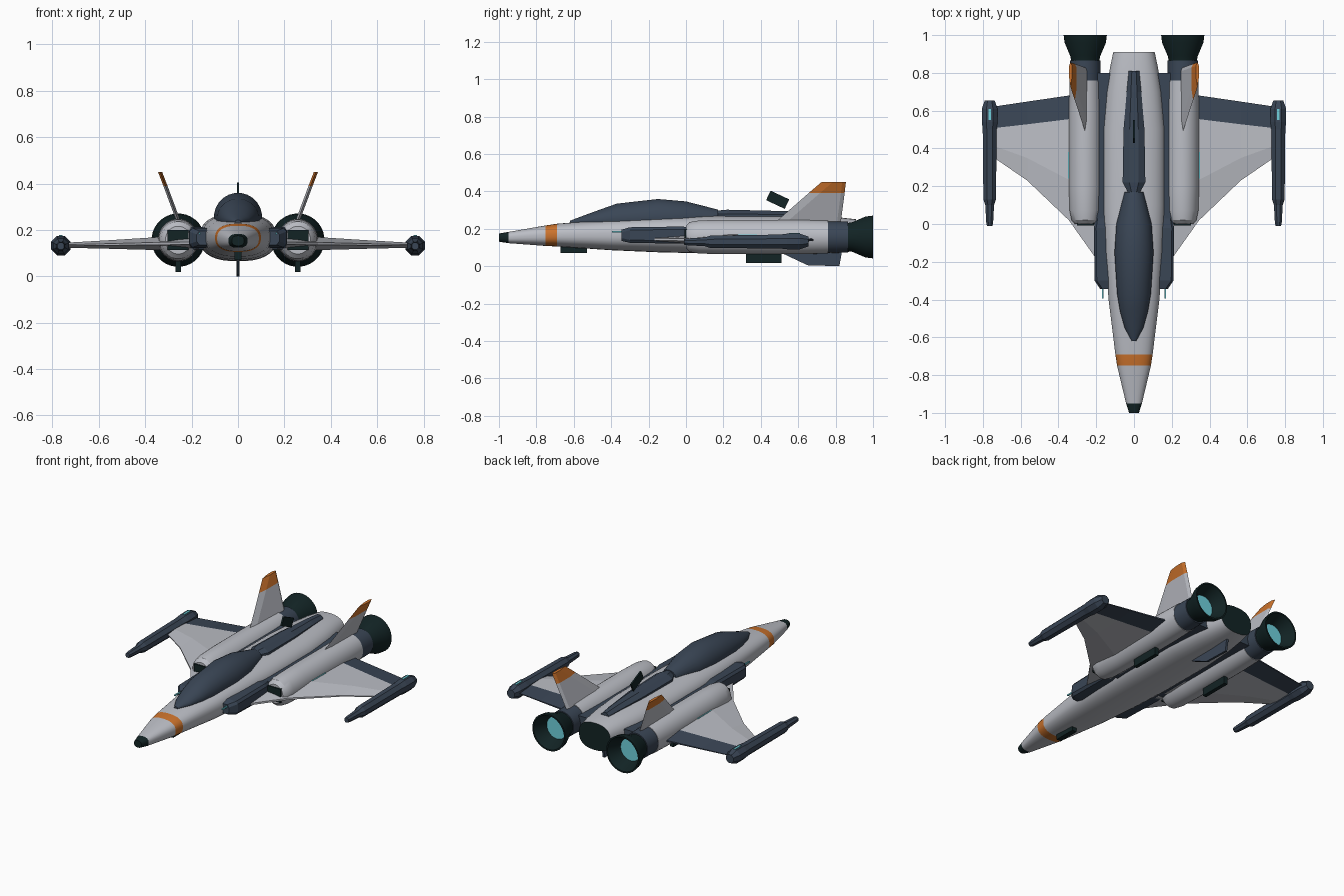
import bpy, bmesh, math
from mathutils import Matrix

if "Cube" in bpy.data.objects:
    bpy.data.objects.remove(bpy.data.objects["Cube"])


def material(name, rgb):
    m = bpy.data.materials.new(name)
    m.diffuse_color = (*rgb, 1)
    m.use_nodes = True
    m.node_tree.nodes["Principled BSDF"].inputs["Base Color"].default_value = m.diffuse_color
    return m


GREY, BLUE, DARK, ORANGE, CYAN = range(5)
MATS = [material("light_grey", (0.50, 0.515, 0.56)),
        material("slate_blue", (0.042, 0.061, 0.092)),
        material("dark_green", (0.006, 0.017, 0.018)),
        material("orange", (0.60, 0.17, 0.025)),
        material("cyan_glow", (0.16, 0.64, 0.72))]


def finish(name, bm, smooth):
    bmesh.ops.recalc_face_normals(bm, faces=bm.faces)
    me = bpy.data.meshes.new(name)
    bm.to_mesh(me)
    bm.free()
    for m in MATS:
        me.materials.append(m)
    ob = bpy.data.objects.new(name, me)
    bpy.context.collection.objects.link(ob)
    if smooth:
        bpy.ops.object.select_all(action='DESELECT')
        ob.select_set(True)
        bpy.context.view_layer.objects.active = ob
        bpy.ops.object.shade_smooth_by_angle(angle=math.radians(32))
    return ob


def skin(name, rings, colour, smooth=False, caps=(None, None)):
    """Join closed rings of points; colour(i, j) picks the material of each face."""
    bm = bmesh.new()
    vs = [[bm.verts.new(p) for p in r] for r in rings]
    n = len(rings[0])
    for i in range(len(vs) - 1):
        for j in range(n):
            k = (j + 1) % n
            f = bm.faces.new((vs[i][j], vs[i][k], vs[i + 1][k], vs[i + 1][j]))
            f.material_index = colour(i, j)
    for end, mat in ((0, caps[0]), (-1, caps[1])):
        if mat is not None:
            bm.faces.new(vs[end]).material_index = mat
    return finish(name, bm, smooth)


def loft(name, sections, colour, n=32, x=0, power=2.0, smooth=True, caps=(0, 0)):
    """Sections along y: (y, centre z, half width, half height), superellipse shape."""
    def oval(y, cz, hw, hh):
        pts = []
        for k in range(n):
            a = 2 * math.pi * (k + 0.5) / n
            c, s = math.cos(a), math.sin(a)
            pts.append((x + hw * math.copysign(abs(c) ** (2 / power), c), y,
                        cz + hh * math.copysign(abs(s) ** (2 / power), s)))
        return pts
    return skin(name, [oval(*s) for s in sections], colour, smooth, caps)


def box(name, lo, hi, mat, tilt=0):
    bm = bmesh.new()
    bmesh.ops.create_cube(bm, size=1)
    size = [b - a for a, b in zip(lo, hi)]
    mid = [(a + b) / 2 for a, b in zip(lo, hi)]
    bm.transform(Matrix.Translation(mid) @ Matrix.Rotation(tilt, 4, 'X') @ Matrix.Diagonal((*size, 1)))
    for f in bm.faces:
        f.material_index = mat
    return finish(name, bm, False)


def side_box(name, s, x0, x1, y0, y1, z0, z1, mat):
    a, b = sorted((s * x0, s * x1))
    return box(name, (a, y0, z0), (b, y1, z1), mat)


# Fuselage with dark nose tip and orange band
body = [(-1.0, .153, .026, .022), (-.95, .153, .042, .03), (-.75, .163, .09, .055),
        (-.69, .166, .099, .061), (-.4, .168, .135, .083), (-.15, .17, .155, .096),
        (.1, .169, .165, .101), (.5, .167, .165, .102), (.7, .166, .148, .1),
        (.83, .166, .127, .094), (.91, .166, .11, .085)]
loft("fuselage", body, lambda i, j: {0: DARK, 2: ORANGE}.get(i, GREY), power=2.5, caps=(DARK, DARK))

# Canopy
loft("canopy", [(-.62, .235, .012, .008), (-.55, .24, .05, .03), (-.46, .245, .075, .058),
                (-.37, .25, .09, .085), (-.15, .255, .104, .105), (0, .255, .094, .092),
                (.17, .26, .05, .043)], lambda i, j: BLUE, n=24, caps=(BLUE, BLUE))

# Spine fairing behind the canopy
loft("spine", [(.17, .265, .036, .035), (.22, .265, .065, .04), (.5, .262, .06, .036),
               (.7, .255, .042, .036), (.81, .25, .03, .032)],
     lambda i, j: BLUE, n=8, smooth=False, caps=(BLUE, BLUE))

# Tilted dorsal blade, chin sensor
box("dorsal_blade", (-.005, .435, .327), (.005, .545, .383), DARK, math.radians(-25))
box("chin_sensor", (-.016, -.67, .07), (.016, -.53, .115), DARK)

# Ventral fin
skin("ventral_fin", [[(sx, y, z) for y, z in ((.48, .085), (.65, .005), (.82, 0), (.835, .085))]
                     for sx in (-.007, .007)], lambda i, j: BLUE, caps=(BLUE, BLUE))

for s, side in ((1, "right"), (-1, "left")):
    ex, ez = s * .258, .156

    # Engine nacelle with slate rear collar
    loft("nacelle_" + side, [(0, ez, .055, .06), (.02, ez, .073, .08), (.07, ez, .083, .089),
                             (.2, ez, .087, .092), (.6, ez, .087, .092), (.76, ez, .083, .088),
                             (.76, ez, .081, .084), (.865, ez, .08, .082)],
         lambda i, j: BLUE if i > 5 else GREY, x=ex, caps=(GREY, BLUE))

    # Flared nozzle with glowing core
    loft("nozzle_" + side, [(.86, ez, .074, .074), (.89, ez, .08, .08), (.96, ez, .11, .11),
                            (1.0, ez, .115, .115), (1.0, ez, .106, .106), (.92, ez, .07, .07)],
         lambda i, j: DARK, x=ex, caps=(DARK, CYAN))

    # Intake, belly rail and glow strip on the nacelle
    side_box("intake_" + side, s, .213, .303, -.008, .04, .113, .2, DARK)
    side_box("belly_rail_" + side, s, .246, .27, .32, .51, .018, .075, DARK)
    side_box("nacelle_strip_" + side, s, .335, .349, .24, .38, .16, .17, CYAN)

    # Shoulder pod beside the cockpit, with a cannon, and link to the nacelle
    skin("shoulder_pod_" + side,
         [[(s * x, y, z) for x, z in ((.12, z0), (x1 - .012, z0), (x1, z0 + .015),
                                      (x1, z1 - .015), (x1 - .012, z1), (.12, z1))]
          for y, x1, z0, z1 in ((-.345, .178, .135, .195), (-.3, .209, .125, .208),
                                (-.02, .212, .12, .212), (.06, .2, .13, .2))],
         lambda i, j: BLUE, caps=(BLUE, BLUE))
    side_box("cannon_" + side, s, .161, .169, -.395, -.33, .18, .188, CYAN)
    side_box("engine_link_" + side, s, .1, .2, .03, .8, .115, .205, BLUE)

    # Wing: stations (x, leading edge, hinge, trailing edge, mid z, thickness)
    rings = []
    for x, le, hinge, te, z, t in ((.17, -.23, .575, .7, .143, .06), (.21, -.17, .57, .695, .143, .06),
                                   (.345, .02, .555, .68, .141, .056), (.565, .23, .528, .648, .137, .036),
                                   (.74, .35, .508, .622, .134, .022)):
        m = le + (hinge - le) * .4
        rings.append([(s * x, y, z + t * k) for y, k in (
            (le, .1), (m, .5), (hinge, .4), (te, .08), (te, -.08), (hinge, -.4), (m, -.5), (le, -.1))])
    skin("wing_" + side, rings, lambda i, j: BLUE if j in (2, 3, 4) else GREY, caps=(GREY, GREY))

    # Wingtip pod with its glow strip
    loft("wingtip_pod_" + side, [(-.01, .13, .016, .016), (.01, .13, .02, .02), (.1, .13, .025, .025),
                                 (.13, .13, .036, .036), (.5, .132, .04, .04), (.54, .132, .045, .045),
                                 (.61, .132, .045, .045), (.655, .132, .028, .028)],
         lambda i, j: BLUE, n=8, x=s * .764, smooth=False, caps=(BLUE, BLUE))
    side_box("wingtip_strip_" + side, s, .757, .771, .55, .61, .165, .178, CYAN)

    # Canted tail fin with orange tip: levels (z, x, front y, back y)
    rings = [[(s * (x + dx), y, z) for dx, y in ((0, y0), (.009, y0 + .06), (.009, y1 - .02), (0, y1),
                                                 (-.009, y1 - .02), (-.009, y0 + .06))]
             for z, x, y0, y1 in ((.215, .248, .455, .825), (.39, .313, .655, .848), (.45, .336, .725, .855))]
    skin("tail_fin_" + side, rings, lambda i, j: ORANGE if i else GREY, caps=(GREY, ORANGE))
